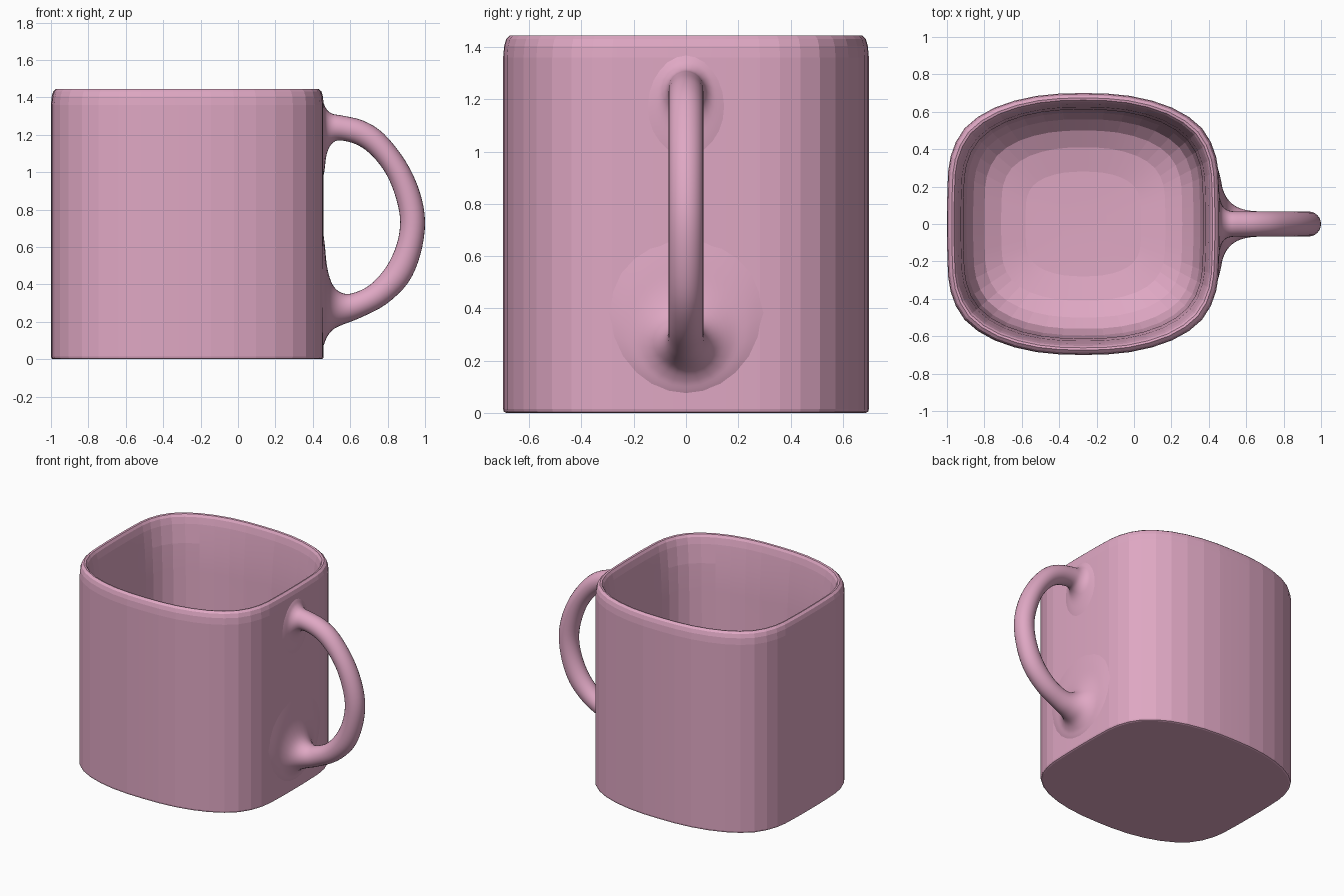
import bpy, bmesh, math
from mathutils import Vector

if "Cube" in bpy.data.objects:
    bpy.data.objects.remove(bpy.data.objects["Cube"])

pink = bpy.data.materials.new("pink_glaze")
pink.diffuse_color = (0.74, 0.39, 0.55, 1)
pink.use_nodes = True
pink.node_tree.nodes["Principled BSDF"].inputs["Base Color"].default_value = pink.diffuse_color


def smooth_path(pts, steps):
    """Catmull-Rom interpolation through points of any dimension."""
    pts = [Vector(p) for p in pts]
    ext = [2 * pts[0] - pts[1]] + pts + [2 * pts[-1] - pts[-2]]
    out = []
    for i in range(1, len(ext) - 2):
        a, b, c, d = ext[i - 1:i + 3]
        for k in range(steps):
            t = k / steps
            out.append(0.5 * (2 * b + (c - a) * t + (2 * a - 5 * b + 4 * c - d) * t ** 2
                              + (3 * b - a - 3 * c + d) * t ** 3))
    return out + [pts[-1]]


def loft(name, rings, angle):
    """Skin closed rings of points and cap both ends."""
    bm = bmesh.new()
    loops = [[bm.verts.new(p) for p in ring] for ring in rings]
    n = len(loops[0])
    for a, b in zip(loops, loops[1:]):
        for i in range(n):
            j = (i + 1) % n
            bm.faces.new((a[i], a[j], b[j], b[i]))
    bm.faces.new(loops[0][::-1])
    bm.faces.new(loops[-1])
    bmesh.ops.recalc_face_normals(bm, faces=bm.faces)
    mesh = bpy.data.meshes.new(name)
    bm.to_mesh(mesh)
    bm.free()
    ob = bpy.data.objects.new(name, mesh)
    bpy.context.collection.objects.link(ob)
    mesh.materials.append(pink)
    bpy.context.view_layer.objects.active = ob
    ob.select_set(True)
    bpy.ops.object.shade_smooth_by_angle(angle=math.radians(angle))
    ob.select_set(False)
    return ob


# Body: rounded-square outline, one quarter mirrored to all four
CX, A, B = -0.271, 0.729, 0.70
quarter = [(0.729, 0), (0.726, 0.2), (0.71, 0.36), (0.635, 0.512),
           (0.475, 0.622), (0.25, 0.685), (0, 0.70)]
half = quarter + [(-x, y) for x, y in quarter[-2::-1]]
ctrl = half + [(x, -y) for x, y in half[-2:0:-1]]
outline = smooth_path(ctrl[-2:] + ctrl + ctrl[:3], 2)[4:4 + 2 * len(ctrl)]

# Wall profile as (inset, height): foot, outer wall, rim, inner wall, bowl floor
profile = [(0.012, 0), (0.003, 0.004), (0, 0.015), (0, 1.36), (0.004, 1.405),
           (0.012, 1.432), (0.026, 1.445), (0.038, 1.442), (0.048, 1.425),
           (0.058, 1.38), (0.075, 1.25), (0.088, 1.05), (0.094, 0.5), (0.105, 0.34),
           (0.14, 0.23), (0.20, 0.165), (0.29, 0.12), (0.42, 0.095), (0.6, 0.09)]
loft("mug_body", [[(CX + x * (A - d) / A, y * (B - d) / B, z) for x, y in outline]
                  for d, z in profile], 4)

# Handle sections: outer x, z, inner x, z, half width; flared at the wall
sections = [(0.44, 1.40, 0.44, 0.90, 0.20),
            (0.459, 1.365, 0.461, 1.00, 0.135),
            (0.475, 1.335, 0.475, 1.10, 0.095),
            (0.505, 1.312, 0.505, 1.155, 0.073),
            (0.555, 1.303, 0.55, 1.17, 0.067),
            (0.67, 1.275, 0.64, 1.145, 0.067),
            (0.78, 1.205, 0.72, 1.085, 0.067),
            (0.895, 1.06, 0.795, 0.985, 0.067),
            (0.97, 0.90, 0.845, 0.86, 0.067),
            (1.0, 0.735, 0.867, 0.735, 0.067),
            (0.975, 0.56, 0.847, 0.61, 0.067),
            (0.91, 0.41, 0.79, 0.49, 0.067),
            (0.79, 0.293, 0.705, 0.397, 0.067),
            (0.65, 0.22, 0.61, 0.352, 0.07),
            (0.565, 0.187, 0.55, 0.357, 0.088),
            (0.51, 0.16, 0.505, 0.40, 0.125),
            (0.477, 0.12, 0.477, 0.49, 0.18),
            (0.46, 0.08, 0.463, 0.62, 0.25),
            (0.435, 0.03, 0.44, 0.80, 0.34)]
rings = []
for ox, oz, ix, iz, w in smooth_path(sections, 4):
    mid = Vector(((ox + ix) / 2, 0, (oz + iz) / 2))
    arm = Vector(((ox - ix) / 2, 0, (oz - iz) / 2))
    angles = [2 * math.pi * k / 24 for k in range(24)]
    rings.append([mid + arm * math.cos(t) + Vector((0, w * math.sin(t), 0)) for t in angles])
loft("mug_handle", rings, 40)
